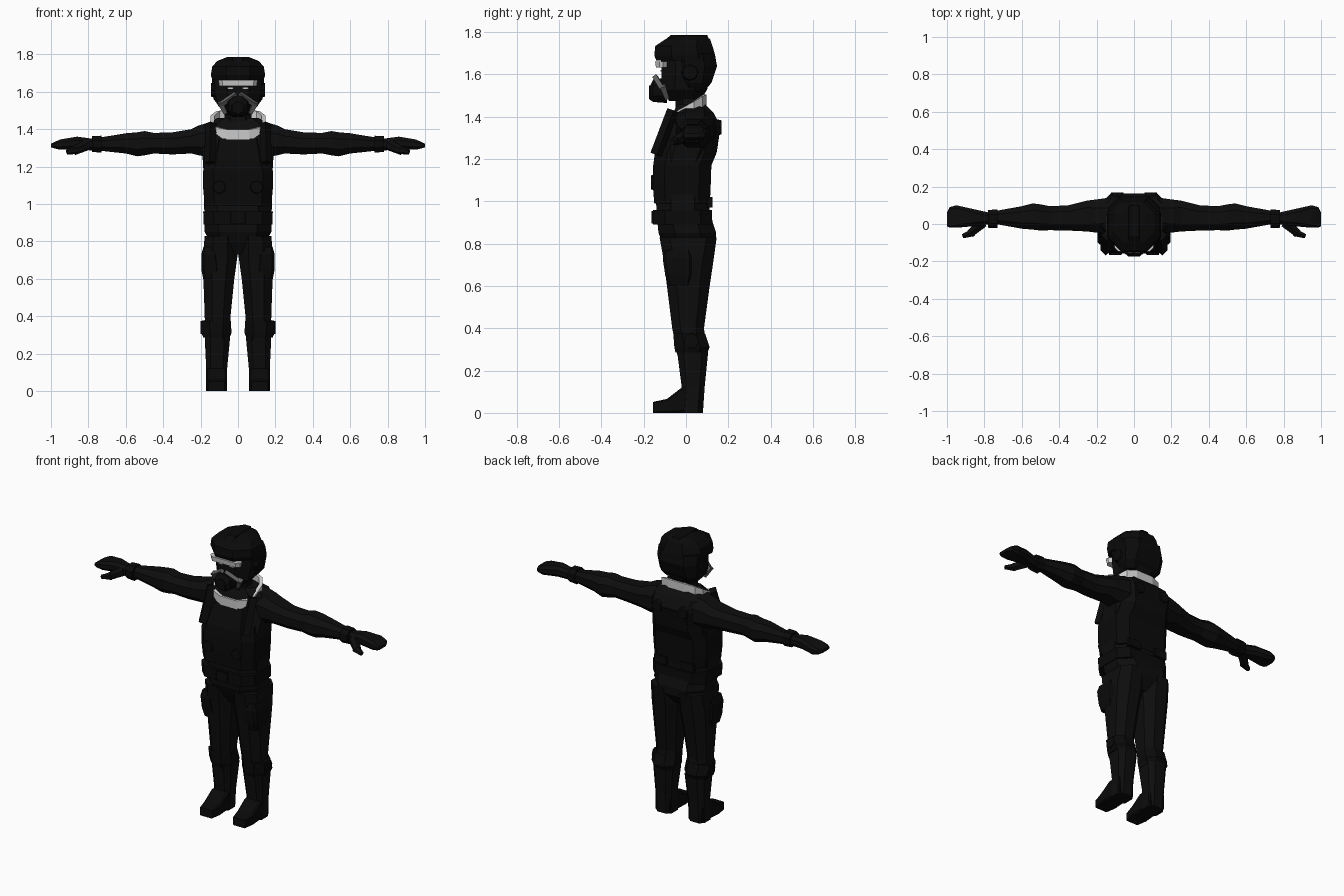
import bpy, bmesh, math
from mathutils import Vector

cube = bpy.data.objects.get("Cube")
if cube:
    bpy.data.objects.remove(cube, do_unlink=True)


def material(name, value):
    mat = bpy.data.materials.new(name)
    mat.use_nodes = True
    colour = (value, value, value, 1)
    mat.diffuse_color = colour
    shader = next(n for n in mat.node_tree.nodes if n.type == 'BSDF_PRINCIPLED')
    shader.inputs["Base Color"].default_value = colour
    shader.inputs["Roughness"].default_value = 0.8
    return mat


CLOTH = material("black cloth", .004)
GEAR = material("black gear", .003)
GREY = material("mask grey", .12)
LIGHT = material("pale grey", .6)


def finish(name, bm, mat):
    bmesh.ops.recalc_face_normals(bm, faces=bm.faces[:])
    mesh = bpy.data.meshes.new(name)
    bm.to_mesh(mesh)
    bm.free()
    mesh.materials.append(mat)
    obj = bpy.data.objects.new(name, mesh)
    bpy.context.collection.objects.link(obj)
    return obj


def loft(name, axis, sections, mat, chamfer=.28, side=1):
    """Skin chamfered rectangles (position, a0, a1, b0, b1) along an axis."""
    bm = bmesh.new()
    rings = []
    for t, a0, a1, b0, b1 in sections:
        c = chamfer * min(a1 - a0, b1 - b0)
        outline = [(a0 + c, b0), (a1 - c, b0), (a1, b0 + c), (a1, b1 - c),
                   (a1 - c, b1), (a0 + c, b1), (a0, b1 - c), (a0, b0 + c)]
        ring = []
        for a, b in outline:
            p = {'x': (t, a, b), 'y': (a, t, b), 'z': (a, b, t)}[axis]
            ring.append(bm.verts.new((p[0] * side, p[1], p[2])))
        rings.append(ring)
    for low, high in zip(rings, rings[1:]):
        for i in range(len(low)):
            j = (i + 1) % len(low)
            bm.faces.new((low[i], low[j], high[j], high[i]))
    bm.faces.new(rings[0])
    bm.faces.new(rings[-1])
    return finish(name, bm, mat)


def body(name, sections, mat, chamfer=.28):
    """Vertical symmetric loft from (z, half width, front, back)."""
    return loft(name, 'z', [(z, -w, w, f, b) for z, w, f, b in sections], mat, chamfer)


def strut(name, start, end, r1, r2, mat, sides=8):
    """Prism or disc between two points."""
    start, end = Vector(start), Vector(end)
    way = end - start
    bm = bmesh.new()
    bmesh.ops.create_cone(bm, cap_ends=True, segments=sides, radius1=r1,
                          radius2=r2, depth=way.length)
    obj = finish(name, bm, mat)
    obj.rotation_euler = way.to_track_quat('Z', 'Y').to_euler()
    obj.location = (start + end) / 2
    return obj


# Torso, vest and belt
body("torso", [
    (.73, .05, -.07, .09), (.80, .15, -.11, .14), (.85, .178, -.13, .143),
    (.95, .18, -.14, .11), (1.18, .185, -.145, .115), (1.26, .19, -.13, .15),
    (1.36, .195, -.085, .16), (1.42, .18, -.06, .13), (1.46, .11, -.04, .09)], CLOTH)
body("vest", [
    (.99, .178, -.15, .113), (1.08, .186, -.157, .117), (1.17, .188, -.155, .12),
    (1.23, .175, -.147, .145), (1.35, .15, -.095, .163)], GEAR, .2)
body("belt", [(.89, .184, -.155, .125), (.96, .186, -.157, .122)], GEAR, .2)
body("buckle", [(.895, .04, -.164, -.14), (.955, .04, -.164, -.14)], GEAR, .1)
body("neck", [(1.40, .08, -.05, .07), (1.54, .065, -.05, .07)], CLOTH)

# Tilted collar band, higher at the back
bm = bmesh.new()
COUNT = 12
loops = []
for i in range(COUNT):
    angle = math.tau * (i + .5) / COUNT
    s, c = math.sin(angle), math.cos(angle)
    x = .15 * math.copysign(abs(s) ** .7, s)
    y = .1 * math.copysign(abs(c) ** .7, c)
    base = 1.397 + .55 * y
    loops.append([bm.verts.new((x * k, y * k, base + h))
                  for k, h in ((1, 0), (1, .055), (.85, .055), (.85, 0))])
for i, loop in enumerate(loops):
    after = loops[(i + 1) % COUNT]
    for k in range(4):
        n = (k + 1) % 4
        bm.faces.new((loop[k], after[k], after[n], loop[n]))
finish("collar", bm, LIGHT)

# Head and helmet
body("head", [
    (1.475, .06, -.08, .07), (1.53, .11, -.115, .10), (1.60, .125, -.115, .12),
    (1.68, .125, -.12, .13)], CLOTH)
body("helmet_back", [
    (1.52, .10, -.01, .085), (1.56, .13, -.03, .12), (1.64, .14, -.06, .147),
    (1.70, .138, -.07, .135)], GEAR)
helmet = body("helmet_shell", [
    (1.665, .138, -.14, .142), (1.69, .145, -.15, .138), (1.735, .138, -.145, .125),
    (1.765, .11, -.10, .115), (1.785, .06, -.02, .09)], GEAR)
body("helmet_crest", [(1.74, .035, -.13, .12), (1.787, .028, -.07, .10)], GEAR, .15)

# Visor and breathing mask
body("visor", [(1.632, .10, -.142, -.09), (1.662, .105, -.146, -.09)], LIGHT, .35)
loft("mask_muzzle", 'y', [
    (-.17, -.035, .035, 1.48, 1.545), (-.155, -.052, .052, 1.47, 1.575),
    (-.09, -.062, .062, 1.465, 1.585)], GEAR)
strut("mask_filter", (0, -.15, 1.515), (0, -.174, 1.515), .04, .032, GEAR)

for side, label in ((1, "left"), (-1, "right")):
    def limb(name, axis, sections, mat, chamfer=.28):
        return loft(label + "_" + name, axis, sections, mat, chamfer, side)

    def rod(name, start, end, r1, r2, mat, sides=8):
        flip = Vector((side, 1, 1))
        return strut(label + "_" + name, Vector(start) * flip, Vector(end) * flip,
                     r1, r2, mat, sides)

    # Mask straps, eye glints and ear covers
    rod("mask_upper_strap", (.01, -.145, 1.588), (.095, -.11, 1.53), .016, .016, GREY, 4)
    rod("mask_lower_strap", (.095, -.112, 1.545), (.065, -.09, 1.485), .02, .014, GREY, 4)
    limb("eye_glint", 'z', [(1.615, .025, .055, -.12, -.111),
                            (1.622, .025, .055, -.12, -.111)], LIGHT, .1)
    rod("ear_cover", (.12, .02, 1.61), (.145, .02, 1.61), .045, .035, GEAR)

    # Arm, cuff and hand
    limb("arm", 'x', [
        (.14, -.05, .14, 1.25, 1.44), (.21, -.045, .13, 1.26, 1.42),
        (.25, -.04, .125, 1.27, 1.40), (.35, -.035, .10, 1.265, 1.383),
        (.45, -.033, .095, 1.27, 1.38), (.50, -.035, .105, 1.26, 1.39),
        (.54, -.03, .11, 1.255, 1.383), (.60, -.025, .095, 1.27, 1.378),
        (.74, 0, .07, 1.285, 1.355)], CLOTH)
    limb("cuff", 'x', [(.73, -.022, .078, 1.275, 1.365),
                       (.78, -.02, .075, 1.278, 1.363)], GEAR)
    limb("hand", 'x', [
        (.77, 0, .06, 1.285, 1.348), (.86, -.012, .08, 1.293, 1.36),
        (.95, -.02, .10, 1.29, 1.345), (.985, -.02, .09, 1.298, 1.33),
        (1, -.012, .06, 1.303, 1.322)], CLOTH)
    rod("thumb", (.81, .005, 1.315), (.875, -.05, 1.285), .03, .024, CLOTH, 6)
    rod("thumb_tip", (.86, -.045, 1.29), (.915, -.065, 1.278), .024, .013, CLOTH, 6)

    # Shoulder straps and round fittings
    rod("shoulder_strap", (.15, -.14, 1.22), (.145, -.06, 1.43), .03, .03, GEAR, 4)
    rod("chest_disc", (.10, -.14, 1.09), (.10, -.166, 1.09), .04, .033, GEAR)
    rod("back_disc", (.09, .14, 1.35), (.09, .168, 1.35), .04, .033, GEAR)
    limb("back_pouch", 'z', [(.97, .05, .14, .10, .125),
                             (1.02, .05, .14, .10, .125)], GEAR, .1)

    # Leg, thigh pouch and knee band
    limb("leg", 'z', [
        (.27, .042, .175, -.04, .10), (.40, .04, .178, -.065, .085),
        (.60, .02, .185, -.09, .112), (.72, .003, .188, -.105, .13),
        (.83, .01, .178, -.125, .145)], CLOTH)
    limb("thigh_pouch", 'z', [
        (.60, .10, .186, -.085, .02), (.65, .10, .196, -.098, .03),
        (.73, .11, .196, -.11, .03), (.77, .13, .185, -.10, .02)], GEAR, .15)
    limb("knee_band", 'z', [
        (.285, .045, .185, -.05, .10), (.31, .035, .195, -.055, .112),
        (.375, .038, .195, -.06, .09)], GEAR)
    rod("knee_disc", (.17, .025, .34), (.2, .025, .34), .04, .034, GEAR)

    # Boot
    limb("boot_shaft", 'z', [
        (0, .06, .17, -.03, .08), (.12, .058, .17, -.02, .088),
        (.29, .042, .178, -.042, .105)], CLOTH, .22)
    limb("boot_foot", 'y', [
        (-.155, .072, .16, 0, .052), (-.09, .06, .172, 0, .066),
        (-.02, .06, .17, 0, .12), (.07, .065, .165, 0, .12)], GEAR, .1)
